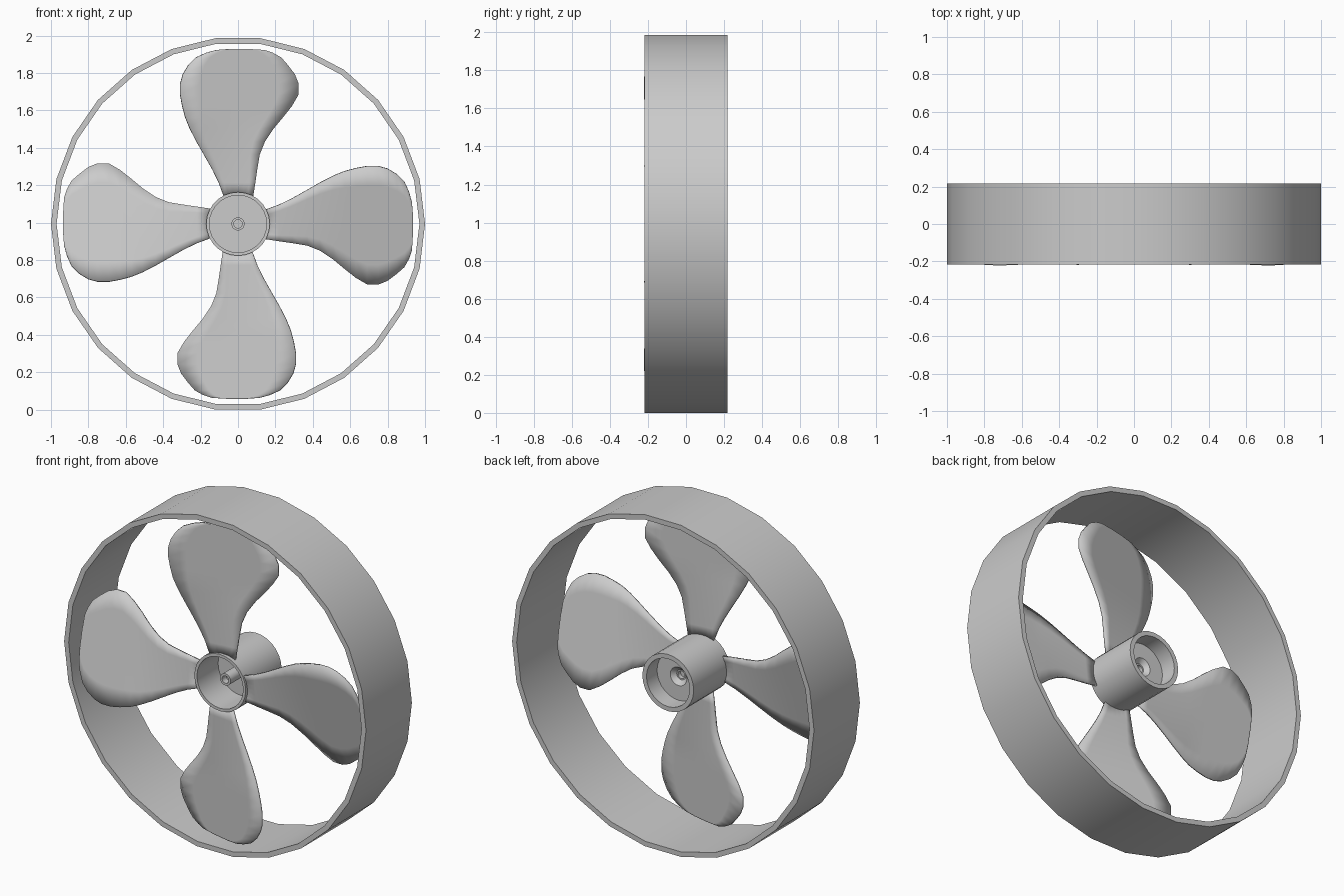
import bpy, bmesh
from math import sin, cos, pi, sqrt

if "Cube" in bpy.data.objects:
    bpy.data.objects.remove(bpy.data.objects["Cube"])

CZ = 0.993  # height of the rotation axis


def finish(name, bm):
    bmesh.ops.remove_doubles(bm, verts=bm.verts, dist=1e-5)
    bmesh.ops.recalc_face_normals(bm, faces=bm.faces)
    me = bpy.data.meshes.new(name)
    bm.to_mesh(me)
    bm.free()
    ob = bpy.data.objects.new(name, me)
    ob.location.z = CZ
    bpy.context.collection.objects.link(ob)
    bpy.ops.object.select_all(action='DESELECT')
    ob.select_set(True)
    bpy.context.view_layer.objects.active = ob
    bpy.ops.object.shade_smooth_by_angle()
    return ob


def lathe(name, profile, n, closed):
    """Revolve (radius, y) points around the y axis."""
    bm = bmesh.new()
    rings = [[bm.verts.new((r * cos(2 * pi * k / n), y, r * sin(2 * pi * k / n)))
              for r, y in profile] for k in range(n)]
    m = len(profile)
    for k in range(n):
        a, b = rings[k], rings[(k + 1) % n]
        for i in range(m if closed else m - 1):
            j = (i + 1) % m
            bm.faces.new((a[i], a[j], b[j], b[i]))
    bmesh.ops.remove_doubles(bm, verts=bm.verts, dist=1e-5)
    bmesh.ops.dissolve_degenerate(bm, edges=bm.edges, dist=1e-6)
    return finish(name, bm)


# Outer shroud: 26-sided band
lathe("shroud_ring", [(1, -0.217), (1, 0.217), (0.97, 0.217), (0.97, -0.217)], 26, True)

# Hub: cup open at both ends, inner wall, shaft socket in front, countersink behind
lathe("hub", [(0, -0.08), (0.022, -0.08), (0.022, -0.12), (0.035, -0.12),
              (0.035, 0.03), (0.153, 0.03), (0.153, -0.17), (0.17, -0.17),
              (0.17, 0.17), (0.143, 0.17), (0.143, 0.07), (0.055, 0.07),
              (0.03, 0.045), (0.022, 0.045), (0.022, 0.02), (0, 0.02)], 28, False)

# Blade outline rows: distance from axis, left edge, right edge
ROWS = [(0.16, -0.075, 0.08), (0.22, -0.103, 0.092), (0.29, -0.137, 0.102),
        (0.37, -0.182, 0.115), (0.44, -0.222, 0.143), (0.51, -0.258, 0.19),
        (0.57, -0.282, 0.24), (0.63, -0.298, 0.287), (0.69, -0.309, 0.322),
        (0.75, -0.309, 0.323), (0.80, -0.295, 0.303), (0.85, -0.265, 0.265),
        (0.89, -0.225, 0.23), (0.915, -0.17, 0.185), (0.93, -0.115, 0.14),
        (0.935, -0.05, 0.06)]
COLS = 6


def blade(name, turn):
    bm = bmesh.new()
    grid = []
    for i, (r, left, right) in enumerate(ROWS):
        slope = 0.1 + 0.12 * min(1, max(0, (r - 0.17) / 0.4))
        row = []
        for c in range(COLS + 1):
            u = left + (right - left) * c / COLS
            z = sqrt(0.162 ** 2 - u * u) if i == 0 else r
            y = -0.147 + slope * u
            row.append(bm.verts.new((u * cos(turn) + z * sin(turn), y,
                                     z * cos(turn) - u * sin(turn))))
        grid.append(row)
    for a, b in zip(grid, grid[1:]):
        for c in range(COLS):
            bm.faces.new((a[c], a[c + 1], b[c + 1], b[c]))
    ob = finish(name, bm)
    mod = ob.modifiers.new("thickness", 'SOLIDIFY')
    mod.thickness = 0.012
    mod.offset = 0


# Four identical blades
for k in range(4):
    blade(f"blade_{k + 1}", k * pi / 2)
